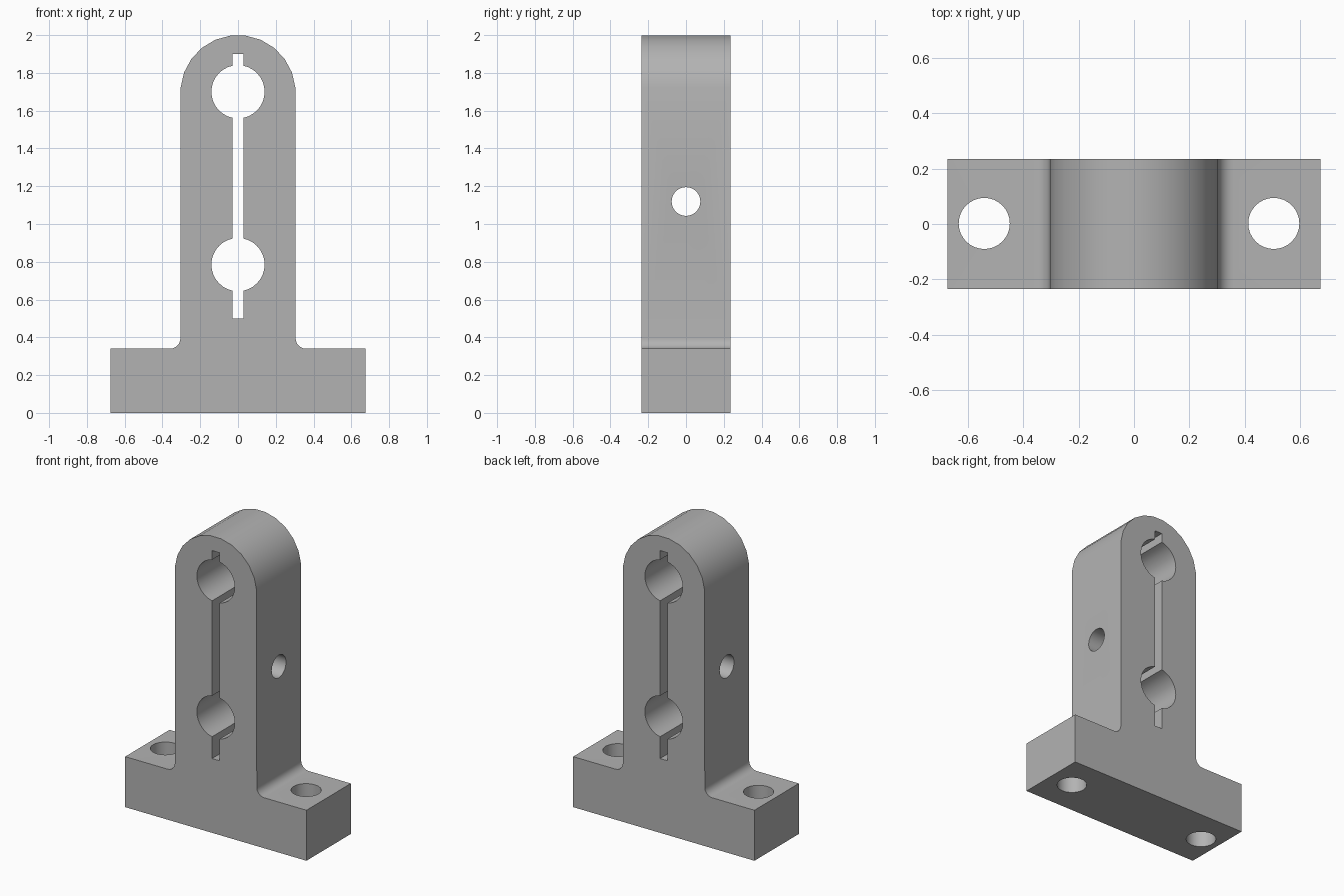
import bpy, bmesh, math
from mathutils import Matrix

cube = bpy.data.objects.get("Cube")
if cube:
    bpy.data.objects.remove(cube, do_unlink=True)

# Single plain grey
grey = bpy.data.materials.new("plain grey")
grey.use_nodes = True
colour = (0.45, 0.45, 0.45, 1)
grey.diffuse_color = colour
grey.node_tree.nodes["Principled BSDF"].inputs["Base Color"].default_value = colour

DEPTH = 0.236                     # half depth of the bracket
POST, FOOT, FOOT_TOP = 0.305, 0.675, 0.34
FILLET = 0.055
ARCH_Z = 2 - POST


def arc(cx, cz, r, start, end, steps):
    angles = [math.radians(start + (end - start) * i / steps) for i in range(steps + 1)]
    return [(cx + r * math.cos(a), cz + r * math.sin(a)) for a in angles]


def extrude_profile(name, points, half):
    """Solid made from an x-z outline, extruded along y."""
    bm = bmesh.new()
    face = bm.faces.new([bm.verts.new((x, -half, z)) for x, z in points])
    new = bmesh.ops.extrude_face_region(bm, geom=[face])["geom"]
    bmesh.ops.translate(bm, vec=(0, 2 * half, 0),
                        verts=[v for v in new if isinstance(v, bmesh.types.BMVert)])
    bmesh.ops.recalc_face_normals(bm, faces=bm.faces)
    return finish(name, bm)


def finish(name, bm):
    mesh = bpy.data.meshes.new(name)
    bm.to_mesh(mesh)
    bm.free()
    mesh.materials.append(grey)
    obj = bpy.data.objects.new(name, mesh)
    bpy.context.collection.objects.link(obj)
    return obj


def hole(name, radius, length, centre, axis, sides=32):
    bm = bmesh.new()
    turn = {"X": Matrix.Rotation(math.pi / 2, 4, "Y"),
            "Y": Matrix.Rotation(math.pi / 2, 4, "X"), "Z": Matrix()}[axis]
    bmesh.ops.create_cone(bm, cap_ends=True, segments=sides, radius1=radius,
                          radius2=radius, depth=length,
                          matrix=Matrix.Translation(centre) @ turn)
    return finish(name, bm)


# Foot, filleted neck and rounded post as one outline
half_outline = [(FOOT, 0), (FOOT, FOOT_TOP)]
half_outline += arc(POST + FILLET, FOOT_TOP + FILLET, FILLET, 270, 180, 6)
half_outline += arc(0, ARCH_Z, POST, 5, 82.5, 5)
outline = half_outline + [(-x, z) for x, z in reversed(half_outline)]
bracket = extrude_profile("bracket", outline, DEPTH)

# Openings: two rod bores, the clamp slot, the cross bolt hole, two foot holes
slot = [(-0.028, 0.5), (0.028, 0.5), (0.028, 1.9), (-0.028, 1.9)]
cutters = [
    hole("upper_bore_cutter", 0.141, 1, (0, 0, 1.70), "Y"),
    hole("lower_bore_cutter", 0.141, 1, (0, 0, 0.785), "Y"),
    extrude_profile("slot_cutter", slot, 0.5),
    hole("bolt_hole_cutter", 0.076, 2, (0, 0, 1.119), "X"),
    hole("left_foot_hole_cutter", 0.0925, 1, (0.506, 0.002, 0.2), "Z"),
    hole("right_foot_hole_cutter", 0.0925, 1, (-0.542, 0.002, 0.2), "Z"),
]
bpy.context.view_layer.objects.active = bracket
for cutter in cutters:
    mod = bracket.modifiers.new("cut", "BOOLEAN")
    mod.operation = "DIFFERENCE"
    mod.solver = "EXACT"
    mod.object = cutter
    bpy.ops.object.modifier_apply(modifier=mod.name)
    bpy.data.objects.remove(cutter, do_unlink=True)

# Smooth curves with crisp edges
bpy.ops.object.select_all(action="DESELECT")
bracket.select_set(True)
bpy.ops.object.shade_smooth_by_angle(angle=math.radians(30))
